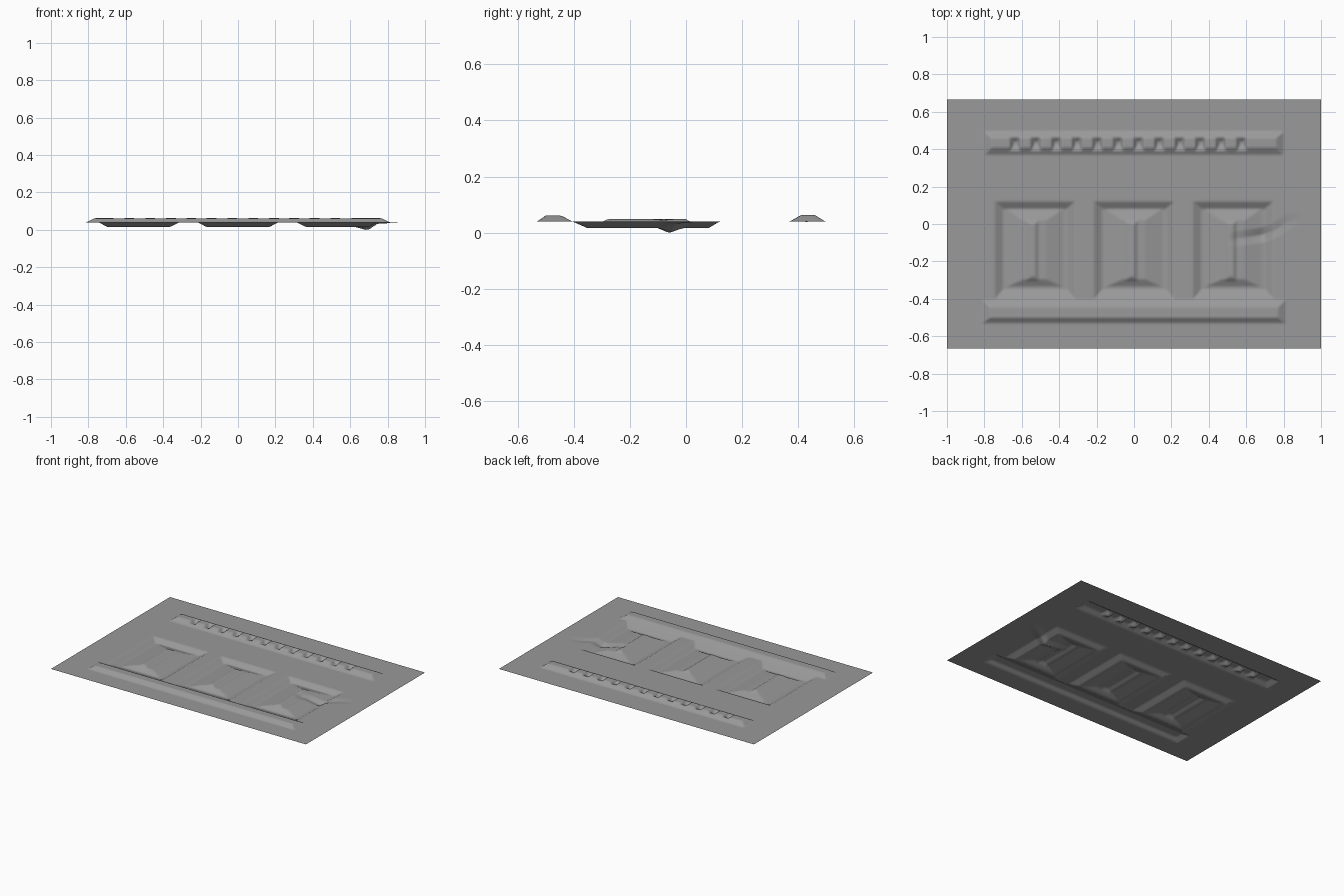
import bpy, bmesh
from mathutils import Vector

cube = bpy.data.objects.get("Cube")
if cube:
    bpy.data.objects.remove(cube, do_unlink=True)

BASE = 0.04
PANEL_CENTRES = (-0.53, 0.0, 0.53)
NOTCHES = [-0.635 + 0.11 * i for i in range(12)]
CRACK = [Vector(p) for p in ((0.54, -0.08), (0.68, -0.06), (0.75, -0.035),
                             (0.82, 0.01), (0.9, 0.03))]
CRACK_DEPTH = (0.006, 0.017, 0.008, 0.004, 0.0)


def ramp(v, low, low_in, high_in, high):
    """0 outside, 1 inside, straight slopes between."""
    return max(0.0, min(1.0, (v - low) / (low_in - low), (high - v) / (high - high_in)))


def frustum(x, y, xs, ys):
    """Height of a bevelled block with mitred corners."""
    return min(ramp(x, *xs), ramp(y, *ys))


def panel(x, y):
    """Sunken panel with a raised field and a narrow central ridge."""
    z = -0.024 * frustum(x, y, (-0.215, -0.17, 0.17, 0.215), (-0.405, -0.35, 0.08, 0.12))
    z += 0.02 * frustum(x, y, (-0.15, -0.06, 0.06, 0.15), (-0.335, -0.295, 0.02, 0.08))
    z += 0.012 * frustum(x, y, (-0.05, -0.02, 0.0, 0.02), (-0.305, -0.28, 0.0, 0.02))
    return z


def ledge(x, y):
    return 0.021 * frustum(x, y, (-0.81, -0.77, 0.77, 0.81), (-0.53, -0.5, -0.445, -0.405))


def notched_bar(x, y):
    """Upper moulding with a row of small notches cut in it."""
    z = 0.023 * frustum(x, y, (-0.8, -0.76, 0.76, 0.8), (0.37, 0.41, 0.46, 0.495))
    cut = max(frustum(x - n, y, (-0.028, -0.01, 0.01, 0.028), (0.39, 0.42, 0.44, 0.47))
              for n in NOTCHES)
    return z - 0.024 * cut


def crack(x, y):
    """Shallow winding crack beside the right hand panel."""
    best = 0.0
    p = Vector((x, y))
    for i in range(len(CRACK) - 1):
        a, b = CRACK[i], CRACK[i + 1]
        t = max(0.0, min(1.0, (p - a).dot(b - a) / (b - a).length_squared))
        depth = CRACK_DEPTH[i] * (1 - t) + CRACK_DEPTH[i + 1] * t
        best = max(best, depth * max(0.0, 1 - (p - a.lerp(b, t)).length / 0.04))
    return -best


def height(x, y):
    z = BASE + ledge(x, y) + notched_bar(x, y) + crack(x, y)
    return max(0.0, z + sum(panel(x - c, y) for c in PANEL_CENTRES))


# Stone colour
stone = bpy.data.materials.new("grey stone")
stone.use_nodes = True
colour = (0.32, 0.32, 0.32, 1)
stone.diffuse_color = colour
stone.node_tree.nodes["Principled BSDF"].inputs["Base Color"].default_value = colour

# Thin sheet, pressed into relief
bm = bmesh.new()
bmesh.ops.create_grid(bm, x_segments=240, y_segments=160, size=1)
for v in bm.verts:
    v.co.y *= 2 / 3
    v.co.z = height(v.co.x, v.co.y)
mesh = bpy.data.meshes.new("relief_sheet")
bm.to_mesh(mesh)
bm.free()
mesh.materials.append(stone)
sheet = bpy.data.objects.new("relief_sheet", mesh)
bpy.context.collection.objects.link(sheet)
mesh.shade_smooth()
